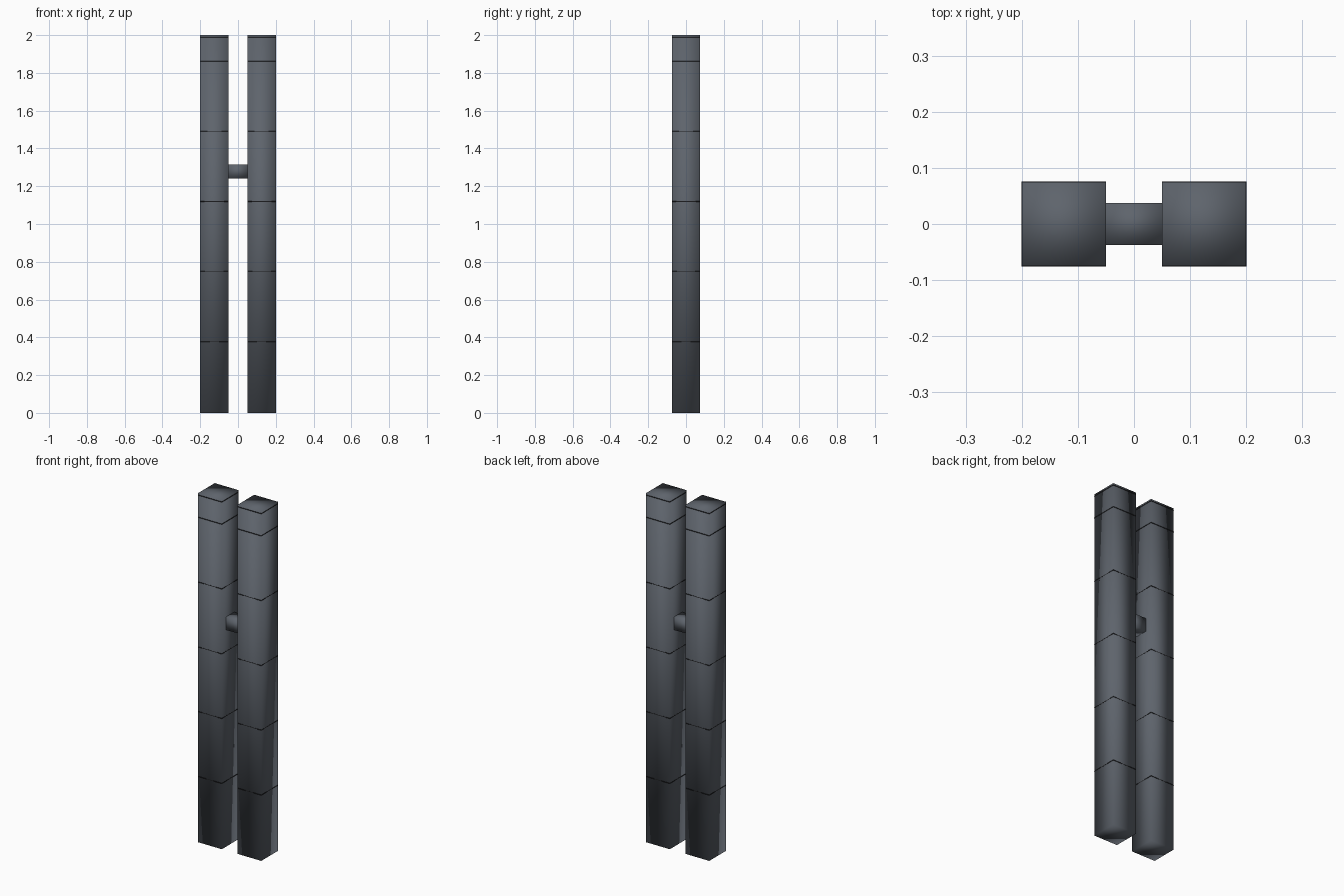
import bpy

if "Cube" in bpy.data.objects:
    bpy.data.objects.remove(bpy.data.objects["Cube"])


def material(name, rgb):
    m = bpy.data.materials.new(name)
    m.diffuse_color = (*rgb, 1.0)
    m.use_nodes = True
    m.node_tree.nodes["Principled BSDF"].inputs["Base Color"].default_value = m.diffuse_color
    return m


STEEL = material("slate_grey", (0.112, 0.127, 0.150))
SEAM = material("seam_black", (0.012, 0.012, 0.013))


def box(name, centre, size, mat, smooth=True):
    bpy.ops.mesh.primitive_cube_add(size=1, location=centre)
    ob = bpy.context.object
    ob.name = name
    ob.scale = size
    bpy.ops.object.transform_apply(location=False, rotation=False, scale=True)
    ob.data.materials.append(mat)
    # the soft corners are shaded smoothly all the way round
    if smooth:
        bpy.ops.object.shade_smooth()
    return ob


WIDTH = 0.15
SEAMS = [0.377, 0.749, 1.119, 1.491, 1.862, 1.989]

for side, x in (("left", -0.125), ("right", 0.125)):
    # tall square tube
    box(f"{side}_post", (x, 0, 1.0), (WIDTH, WIDTH, 2.0), STEEL)
    # thin dark seams around the tube
    for i, z in enumerate(SEAMS):
        box(f"{side}_seam_{i + 1}", (x, 0, z),
            (WIDTH + 0.0008, WIDTH + 0.0008, 0.0035), SEAM, smooth=False)

# short bar joining the two posts
box("connecting_bar", (0, 0, 1.279), (0.1, 0.074, 0.074), STEEL)
